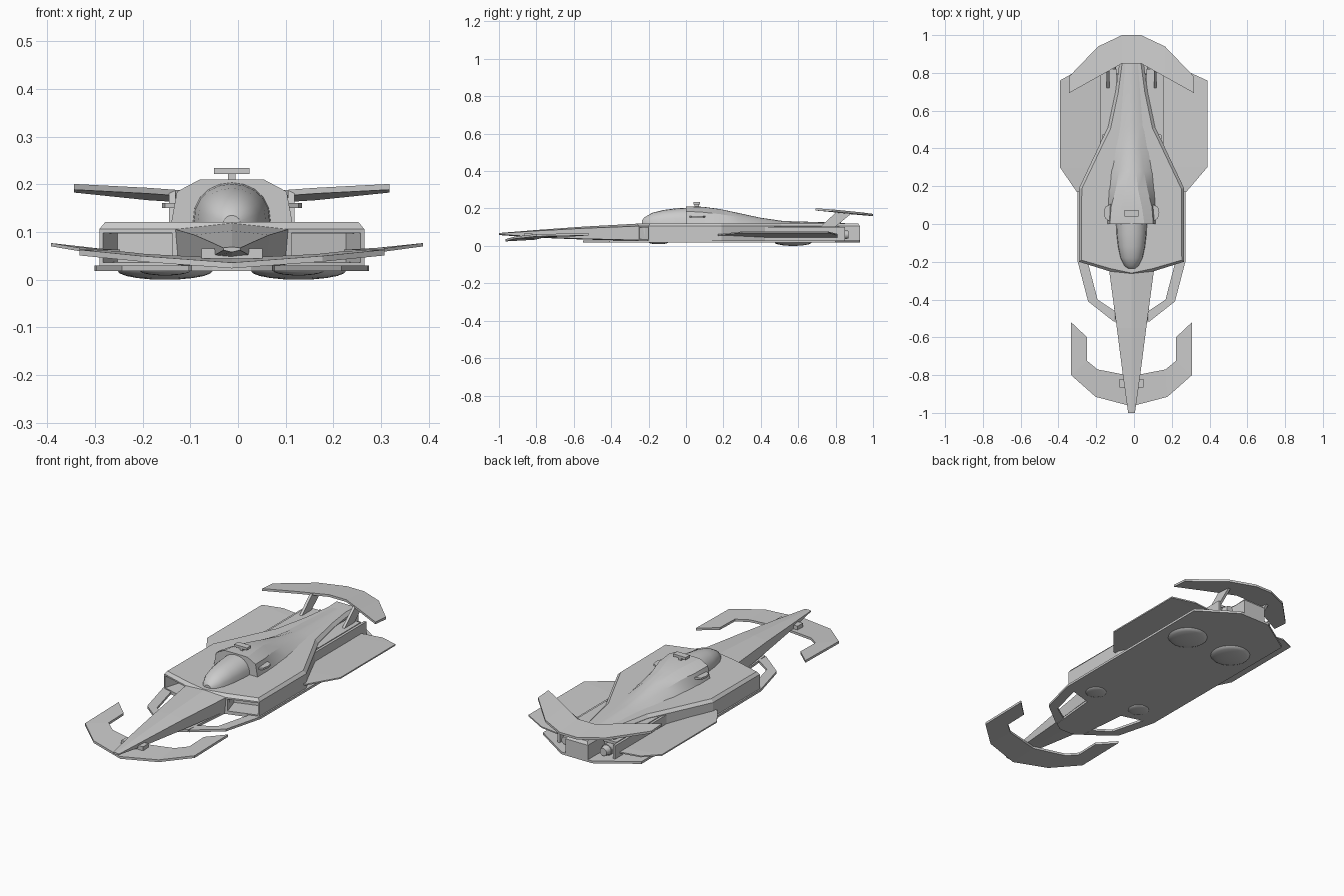
import bpy, bmesh, math
from mathutils import Vector

if "Cube" in bpy.data.objects:
    bpy.data.objects.remove(bpy.data.objects["Cube"])

CX = -0.013  # symmetry line of the craft


def finish(bm, name, smooth=None):
    bmesh.ops.remove_doubles(bm, verts=bm.verts, dist=1e-5)
    bmesh.ops.recalc_face_normals(bm, faces=bm.faces)
    me = bpy.data.meshes.new(name)
    bm.to_mesh(me)
    bm.free()
    ob = bpy.data.objects.new(name, me)
    bpy.context.collection.objects.link(ob)
    ob.location.x = CX
    if smooth:
        bpy.context.view_layer.objects.active = ob
        ob.select_set(True)
        bpy.ops.object.shade_smooth_by_angle(angle=math.radians(smooth))
        ob.select_set(False)
    return ob


def loft(name, sections, smooth=None):
    """sections: (y, half ring from top to bottom as (x, z)); mirrored in x"""
    bm = bmesh.new()
    rings = []
    for y, half in sections:
        ring = list(half) + [(-x, z) for x, z in reversed(half) if x > 0]
        rings.append([bm.verts.new((x, y, z)) for x, z in ring])
    for a, b in zip(rings, rings[1:]):
        for i in range(len(a)):
            j = (i + 1) % len(a)
            bm.faces.new((a[i], a[j], b[j], b[i]))
    bm.faces.new(rings[0])
    bm.faces.new(rings[-1])
    return finish(bm, name, smooth)


def strip(name, outer, inner, t, sides=(-1, 1)):
    """Thin slab between two matching 3D edge lines, built on each side"""
    bm = bmesh.new()
    for s in sides:
        rows = []
        for o, i in zip(outer, inner):
            rows.append([bm.verts.new((s * p[0], p[1], p[2] + dz))
                         for p, dz in ((o, 0), (i, 0), (i, -t), (o, -t))])
        for a, b in zip(rows, rows[1:]):
            for k in range(4):
                bm.faces.new((a[k], a[(k + 1) % 4], b[(k + 1) % 4], b[k]))
        for k, r in enumerate((rows[0], rows[-1])):
            if not (k == 0 and r[0].co.x == 0):
                bm.faces.new(r)
    return finish(bm, name)


def prism(name, half, z0, z1, chamfer=0, intake_edge=None):
    """Extrude a mirrored plan outline upward, optional top chamfer and intakes"""
    bm = bmesh.new()
    pts = list(half) + [(-x, y) for x, y in reversed(half) if x > 0]
    n = len(pts)
    lo = [bm.verts.new((x, y, z0)) for x, y in pts]
    hi = [bm.verts.new((x, y, z1)) for x, y in pts]
    bm.faces.new(lo)
    top = bm.faces.new(hi)
    walls = [bm.faces.new((lo[i], lo[(i + 1) % n], hi[(i + 1) % n], hi[i])) for i in range(n)]
    bmesh.ops.recalc_face_normals(bm, faces=bm.faces)
    if chamfer:
        bmesh.ops.inset_region(bm, faces=[top], thickness=chamfer, depth=chamfer)
    if intake_edge is not None:
        for f in (walls[intake_edge], walls[n - 1 - intake_edge]):
            bmesh.ops.inset_region(bm, faces=[f], thickness=0.011)
            bmesh.ops.inset_region(bm, faces=[f], thickness=0.002, depth=-0.1)
    return finish(bm, name)


def box(name, lo, hi, mirror=False):
    bm = bmesh.new()
    for s in ((-1, 1) if mirror else (1,)):
        g = bmesh.ops.create_cube(bm, size=1)
        for v in g["verts"]:
            v.co = Vector([l + (c + 0.5) * (h - l) for c, l, h in zip(v.co, lo, hi)])
            v.co.x *= s
    return finish(bm, name)


# Main hull with recessed side intakes and pinched tail
prism("hull", [(0, -.275), (.118, -.25), (.278, -.2), (.278, .19), (.155, .45),
               (.125, .51), (.085, .7), (.065, .85), (.065, .93)],
      .028, .106, .015, intake_edge=1)

# Floor tray, and the bent struts at its front
prism("floor_tray", [(.04, -.55), (.085, -.52), (.11, -.25), (.285, -.2), (.288, .8), (.09, .93)], .018, .03)
strip("floor_strut", [(.285, -.2, .03), (.23, -.41, .03), (.09, -.52, .03)],
      [(.232, -.2, .03), (.18, -.4, .03), (.09, -.46, .03)], .012)

# Long tapered nose
loft("nose", [(y, [(0, t), (w, m), (w * .95, b + .004), (0, b)]) for y, w, t, m, b in (
    (-1.0, .018, .069, .067, .058), (-.8, .046, .085, .08, .044),
    (-.55, .078, .103, .094, .034), (-.22, .122, .121, .107, .026))])

# Front wing with turned-back ends, and its mount
strip("front_wing", [(0, -.965, .036), (.19, -.915, .05), (.32, -.8, .063), (.32, -.52, .068)],
      [(0, -.805, .045), (.18, -.77, .054), (.235, -.725, .06), (.235, -.6, .063)], .012)
box("front_wing_mount", (-.064, -.865, .045), (.064, -.82, .066))

# Side fins; the right one reaches slightly further out
for side, reach in ((-1, .379), (1, .401)):
    nm = "left_fin" if side < 0 else "right_fin"
    strip(nm, [(.29, .17, .062), (reach, .3, .077), (reach, .76, .077), (.29, .81, .064)],
          [(.14, .17, .05), (.14, .3, .05), (.14, .76, .05), (.14, .81, .05)], .007, (side,))

# Engine cover: angular hoop tapering to the tail
loft("engine_cover", [(y, [(0, t), (a, t - .001), (b, s), (c, .115), (0, .11)]) for y, t, a, b, s, c in (
    (0, .211, .068, .115, .185, .128), (.09, .209, .055, .108, .18, .128),
    (.18, .197, .035, .085, .17, .122), (.28, .176, .024, .066, .155, .113),
    (.4, .15, .016, .048, .138, .095), (.52, .133, .01, .04, .128, .075),
    (.85, .123, .008, .03, .122, .05))], smooth=20)

# Cockpit canopy, faceted bubble
def arch(w, t, n=5):
    return [(w * math.sin(i * math.pi / 2 / n) ** 1.0, .115 + (t - .115) * math.cos(i * math.pi / 2 / n) ** .8)
            for i in range(n)] + [(w, .115), (0, .112)]
loft("canopy", [(y, arch(w, t)) for y, w, t in (
    (-.236, .018, .135), (-.222, .038, .153), (-.18, .059, .177),
    (-.12, .072, .192), (-.05, .08, .201), (.02, .083, .205))], smooth=30)

# Side mirrors on the hoop
strip("mirrors", [(.1, .005, .161), (.14, .03, .161), (.147, .06, .161), (.14, .09, .161), (.1, .11, .161)],
      [(.08, .005, .161), (.08, .03, .161), (.08, .06, .161), (.08, .09, .161), (.08, .11, .161)], .01)

# T-shaped camera on top
box("camera_post", (-.008, .045, .2), (.008, .07, .225))
box("camera_bar", (-.037, .04, .222), (.037, .074, .235))

# Engine pods beside the tail: open channel walls, roof and back plate
box("pod_outer_wall", (.155, .42, .028), (.168, .85, .1), True)
box("pod_roof", (.08, .47, .09), (.155, .82, .104), True)
box("pod_back_plate", (.06, .79, .03), (.16, .8, .095), True)

# Exhaust nozzles
bm = bmesh.new()
for s in (-1, 1):
    for y, r1, r2, d in ((.815, .03, .03, .05), (.85, .02, .028, .04)):
        g = bmesh.ops.create_cone(bm, cap_ends=True, segments=14, radius1=r1, radius2=r2, depth=d)
        for v in g["verts"]:
            x, yy, z = v.co
            v.co = (s * .112 + x, y - z, .06 + yy)
finish(bm, "nozzles", 35)

# Rear wing swept back with raised tips
strip("rear_wing", [(0, 1.0, .171), (.05, 1.0, .171), (.177, .94, .179), (.331, .78, .195)],
      [(0, .85, .184), (.05, .85, .184), (.177, .779, .193), (.331, .693, .201)], .012)

# Slanted rear wing struts
bm = bmesh.new()
for s in (-1, 1):
    rows = [[bm.verts.new((s * x, y, z)) for y, z in ((.71, .095), (.79, .095), (.89, .178), (.81, .186))]
            for x in (.118, .132)]
    bm.faces.new(rows[0])
    bm.faces.new(rows[1])
    for k in range(4):
        j = (k + 1) % 4
        bm.faces.new((rows[0][k], rows[0][j], rows[1][j], rows[1][k]))
finish(bm, "rear_wing_struts")

# Hover domes under the floor
for nm, y, r, h in (("rear_hover_domes", .573, .1, .019), ("front_hover_domes", -.147, .053, .01)):
    bm = bmesh.new()
    for s in (-1, 1):
        g = bmesh.ops.create_uvsphere(bm, u_segments=24, v_segments=10, radius=1)
        for v in g["verts"]:
            v.co = (s * .14 + v.co.x * r, y + v.co.y * r, .019 + v.co.z * (h if v.co.z < 0 else .005))
    finish(bm, nm, 40)
